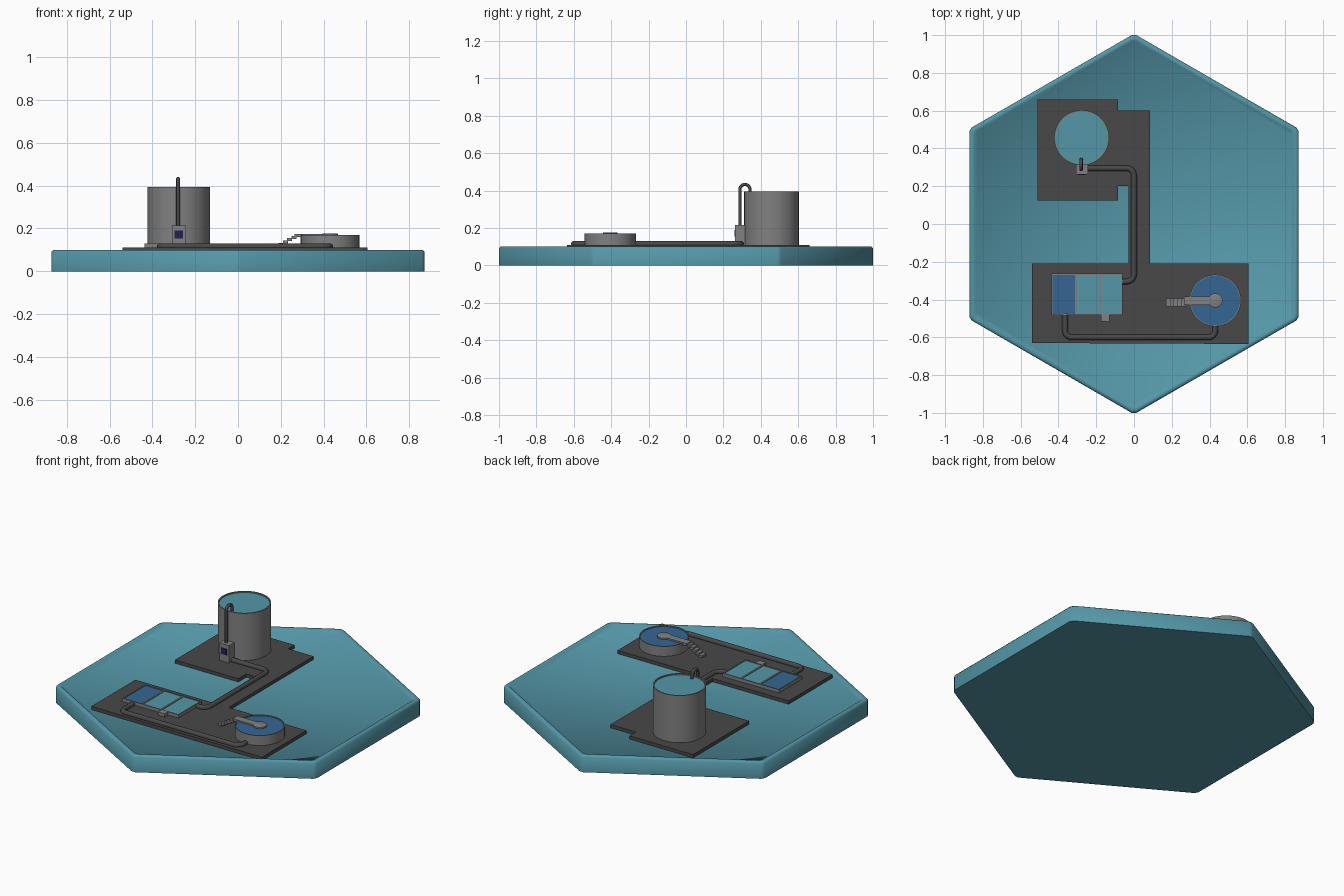
import bpy, bmesh, math
from mathutils import Vector

if "Cube" in bpy.data.objects:
    bpy.data.objects.remove(bpy.data.objects["Cube"])


def material(name, rgb):
    m = bpy.data.materials.new(name)
    m.diffuse_color = (*rgb, 1)
    m.use_nodes = True
    m.node_tree.nodes["Principled BSDF"].inputs["Base Color"].default_value = m.diffuse_color
    return m


TEAL = material("teal", (0.09, 0.31, 0.39))
BLUE = material("blue", (0.035, 0.13, 0.29))
DARK = material("dark_grey", (0.065, 0.065, 0.065))
GREY = material("mid_grey", (0.22, 0.22, 0.22))
NAVY = material("navy", (0.015, 0.015, 0.09))


def finish(name, bm, mat, angle=None):
    bmesh.ops.recalc_face_normals(bm, faces=bm.faces)
    me = bpy.data.meshes.new(name)
    bm.to_mesh(me)
    bm.free()
    ob = bpy.data.objects.new(name, me)
    bpy.context.collection.objects.link(ob)
    me.materials.append(mat)
    if angle:
        bpy.ops.object.select_all(action='DESELECT')
        bpy.context.view_layer.objects.active = ob
        ob.select_set(True)
        bpy.ops.object.shade_smooth_by_angle(angle=math.radians(angle))
    return ob


def loft(name, rings, mat, angle=None):
    """Skin a stack of equal-length point rings and cap both ends."""
    bm = bmesh.new()
    vs = [[bm.verts.new(p) for p in ring] for ring in rings]
    n = len(vs[0])
    for a, b in zip(vs, vs[1:]):
        for i in range(n):
            bm.faces.new((a[i], a[(i + 1) % n], b[(i + 1) % n], b[i]))
    bm.faces.new(vs[0])
    bm.faces.new(vs[-1])
    return finish(name, bm, mat, angle)


def box(name, x0, x1, y0, y1, z0, z1, mat):
    ring = [(x0, y0), (x1, y0), (x1, y1), (x0, y1)]
    return loft(name, [[(x, y, z) for x, y in ring] for z in (z0, z1)], mat)


def turned(name, x, y, profile, mat, n=48):
    rings = [[(x + r * math.cos(2 * math.pi * i / n), y + r * math.sin(2 * math.pi * i / n), z)
              for i in range(n)] for r, z in profile]
    return loft(name, rings, mat, 40)


def pipe(name, pts, radius, bend, mat):
    """Round pipe along a polyline whose corners are rounded by bend."""
    pts = [Vector(p) for p in pts]
    path = [pts[0]]
    for a, p, b in zip(pts, pts[1:], pts[2:]):
        s = p + (a - p).normalized() * bend
        e = p + (b - p).normalized() * bend
        for i in range(7):
            t = i / 6 * math.pi / 2
            path.append(s + e - p + (p - e) * math.cos(t) + (p - s) * math.sin(t))
    path.append(pts[-1])
    cu = bpy.data.curves.new(name, 'CURVE')
    cu.dimensions = '3D'
    cu.bevel_depth = radius
    cu.bevel_resolution = 3
    cu.use_fill_caps = True
    sp = cu.splines.new('POLY')
    sp.points.add(len(path) - 1)
    for q, v in zip(sp.points, path):
        q.co = (*v, 1)
    sp.use_smooth = True
    cu.materials.append(mat)
    ob = bpy.data.objects.new(name, cu)
    bpy.context.collection.objects.link(ob)


def hex_ring(r, z, cut=0.014):
    c = [Vector((r * math.sin(k * math.pi / 3), r * math.cos(k * math.pi / 3), z)) for k in range(6)]
    ring = []
    for k in range(6):
        for other in (c[k - 1], c[(k + 1) % 6]):
            ring.append(c[k] + (other - c[k]).normalized() * cut)
    return ring


# Hexagonal tile with raised rim
loft("hex_base", [hex_ring(r, z) for r, z in
     ((1.007, 0), (1.007, 0.09), (0.997, 0.1), (0.978, 0.1), (0.968, 0.09))], TEAL, 50)

# Paved ground plate
outline = [(-0.54, -0.63), (0.605, -0.635), (0.605, -0.21), (0.085, -0.21), (0.085, 0.6),
           (-0.085, 0.6), (-0.085, 0.66), (-0.51, 0.66), (-0.51, 0.125), (-0.085, 0.125),
           (-0.085, 0.2), (-0.03, 0.2), (-0.03, -0.21), (-0.54, -0.21)]
loft("paving", [[(x, y, z) for x, y in outline] for z in (0.085, 0.11)], DARK)

# Tall tank and its water
TX, TY = -0.277, 0.457
turned("tall_tank", TX, TY, [(0.146, 0.108), (0.146, 0.395), (0.139, 0.395), (0.139, 0.37)], GREY)
turned("tall_tank_water", TX, TY, [(0.139, 0.365), (0.139, 0.388)], TEAL)

# Pump box with screen and pipe over the tank edge
box("pump_box", -0.308, -0.244, 0.262, 0.315, 0.108, 0.215, GREY)
box("pump_screen", -0.296, -0.257, 0.259, 0.264, 0.153, 0.19, NAVY)
pipe("filling_pipe", [(-0.28, 0.288, 0.2), (-0.28, 0.288, 0.432), (-0.28, 0.342, 0.432),
                      (-0.28, 0.342, 0.37)], 0.009, 0.026, DARK)

# Ground pipes
PZ = 0.115
pipe("pump_pipe", [(-0.25, 0.295, PZ), (0, 0.295, PZ), (0, -0.305, PZ), (-0.065, -0.305, PZ)],
     0.015, 0.04, DARK)
pipe("basin_pipe", [(-0.365, -0.475, PZ), (-0.365, -0.6, PZ), (0.43, -0.6, PZ), (0.43, -0.53, PZ)],
     0.015, 0.035, DARK)

# Three-part basin: walls, dividers, water
X0, X1, Y0, Y1 = -0.437, -0.06, -0.482, -0.263
W = 0.006
for nm, a, b, c, d in (("front", X0, X1, Y0, Y0 + W), ("back", X0, X1, Y1 - W, Y1),
                       ("left", X0, X0 + W, Y0 + W, Y1 - W), ("right", X1 - W, X1, Y0 + W, Y1 - W),
                       ("divider_a", -0.312, -0.302, Y0 + W, Y1 - W),
                       ("divider_b", -0.185, -0.175, Y0 + W, Y1 - W)):
    box("basin_wall_" + nm, a, b, c, d, 0.108, 0.13, GREY)
for i, (a, b, m) in enumerate(((X0 + W, -0.312, BLUE), (-0.302, -0.185, TEAL), (-0.175, X1 - W, TEAL))):
    box("basin_water_%d" % i, a, b, Y0 + W, Y1 - W, 0.108, 0.126, m)
box("basin_valve", -0.175, -0.13, -0.515, Y0, 0.108, 0.13, GREY)

# Round settling tank with hub
CX, CY = 0.43, -0.405
turned("round_tank", CX, CY, [(0.137, 0.108), (0.137, 0.17), (0.131, 0.17), (0.131, 0.155)], GREY)
turned("round_tank_water", CX, CY, [(0.131, 0.15), (0.131, 0.165)], BLUE)
turned("hub", CX, CY, [(0.038, 0.155), (0.038, 0.174), (0.034, 0.176)], GREY, 32)

# Walkway and stairs down to the paving
box("walkway", 0.265, CX, CY - 0.024, CY + 0.02, 0.16, 0.174, GREY)
for i in range(5):
    x = 0.17 + 0.02 * i
    z = 0.122 + 0.011 * i
    box("stair_%d" % i, x, x + 0.023, CY - 0.031, CY + 0.01, z - 0.014, z, GREY)
